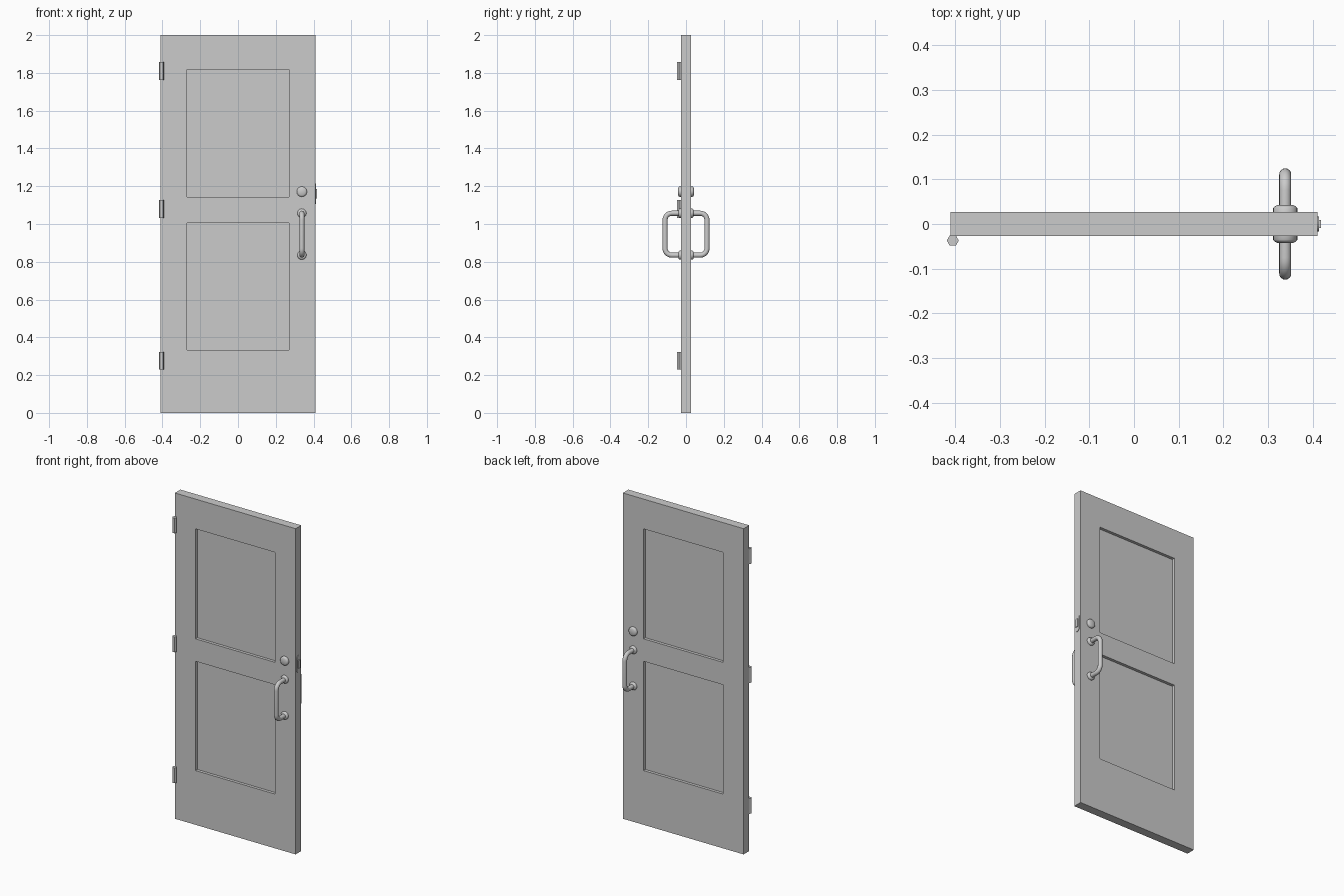
import bpy, bmesh, math
from mathutils import Matrix, Vector

if "Cube" in bpy.data.objects:
    bpy.data.objects.remove(bpy.data.objects["Cube"], do_unlink=True)

grey = bpy.data.materials.new("plain_grey")
grey.use_nodes = True
colour = (0.6, 0.6, 0.6, 1)
grey.diffuse_color = colour
grey.node_tree.nodes["Principled BSDF"].inputs["Base Color"].default_value = colour

DOOR_X, DOOR_Y = 0.41, 0.027
HANDLE_X = 0.338


def finish(name, bm, smooth=False):
    bmesh.ops.recalc_face_normals(bm, faces=bm.faces[:])
    mesh = bpy.data.meshes.new(name)
    bm.to_mesh(mesh)
    bm.free()
    mesh.materials.append(grey)
    obj = bpy.data.objects.new(name, mesh)
    bpy.context.collection.objects.link(obj)
    if smooth:
        bpy.ops.object.select_all(action="DESELECT")
        bpy.context.view_layer.objects.active = obj
        obj.select_set(True)
        bpy.ops.object.shade_smooth_by_angle(angle=math.radians(40))
    return obj


def box(name, low, high):
    low, high = Vector(low), Vector(high)
    bm = bmesh.new()
    bmesh.ops.create_cube(bm, size=1)
    bmesh.ops.scale(bm, vec=high - low, verts=bm.verts[:])
    bmesh.ops.translate(bm, vec=(low + high) / 2, verts=bm.verts[:])
    return finish(name, bm)


def turned(name, profile, x, z, side, segments=24):
    """Spin a (radius, distance from door centre) profile about the y axis."""
    bm = bmesh.new()
    verts = [bm.verts.new((x + r, side * d, z)) for r, d in profile]
    edges = [bm.edges.new(pair) for pair in zip(verts, verts[1:])]
    bmesh.ops.spin(bm, geom=verts + edges, cent=(x, 0, z), axis=(0, 1, 0),
                   angle=math.tau, steps=segments)
    bmesh.ops.remove_doubles(bm, verts=bm.verts[:], dist=1e-5)
    return finish(name, bm, True)


def tube(name, path, radius, sides=16):
    """Sweep a circle along a path lying in a plane of constant x."""
    bm = bmesh.new()
    rings = []
    for i, p in enumerate(path):
        along = (path[min(i + 1, len(path) - 1)] - path[max(i - 1, 0)]).normalized()
        across = Vector((1, 0, 0))
        up = along.cross(across)
        rings.append([bm.verts.new(p + radius * (across * math.cos(a) + up * math.sin(a)))
                      for a in (math.tau * k / sides for k in range(sides))])
    for a, b in zip(rings, rings[1:]):
        for k in range(sides):
            n = (k + 1) % sides
            bm.faces.new((a[k], a[n], b[n], b[k]))
    bm.faces.new(rings[0])
    bm.faces.new(rings[-1])
    return finish(name, bm, True)


# Door leaf with two recessed panels on each face
door = box("door_leaf", (-DOOR_X, -DOOR_Y, 0), (DOOR_X, DOOR_Y, 2))
for label, low, high in (("upper", 1.142, 1.817), ("lower", 0.333, 1.004)):
    for face, side in (("front", -1), ("back", 1)):
        ys = sorted((side * 0.009, side * 0.06))
        cutter = box(f"{label}_{face}_panel_cutter", (-0.27, ys[0], low), (0.27, ys[1], high))
        cutter.hide_render = True
        cutter.hide_set(True)
        cut = door.modifiers.new(f"{label}_{face}_recess", "BOOLEAN")
        cut.operation = "DIFFERENCE"
        cut.solver = "EXACT"
        cut.object = cutter

# Hexagonal hinge barrels
for label, z in (("upper", 1.81), ("middle", 1.08), ("lower", 0.276)):
    bm = bmesh.new()
    bmesh.ops.create_cone(bm, cap_ends=True, segments=6, radius1=0.0134, radius2=0.0134,
                          depth=0.094, matrix=Matrix.Translation((-0.405, -0.037, z))
                          @ Matrix.Rotation(math.radians(90), 4, "Z"))
    finish(f"{label}_hinge", bm)

# Pull handles, roses and lock knobs on both faces
TOP, BOTTOM, REACH, BEND = 1.057, 0.835, 0.111, 0.036
for face, side in (("front", -1), ("back", 1)):
    path = [Vector((HANDLE_X, side * 0.02, TOP))]
    for z, start in ((TOP - BEND, 90), (BOTTOM + BEND, 0)):
        for k in range(9):
            a = math.radians(start - 90 * k / 8)
            path.append(Vector((HANDLE_X, side * (REACH - BEND + BEND * math.cos(a)),
                                z + BEND * math.sin(a))))
    path.append(Vector((HANDLE_X, side * 0.02, BOTTOM)))
    tube(f"{face}_pull_handle", path, 0.0134)
    for label, z in (("upper", TOP), ("lower", BOTTOM)):
        turned(f"{face}_{label}_handle_rose",
               [(0.024, 0.02), (0.024, 0.033), (0.021, 0.038), (0.016, 0.041), (0, 0.041)],
               HANDLE_X, z, side)
    turned(f"{face}_lock_knob",
           [(0.027, 0.02), (0.027, 0.035), (0.024, 0.039), (0.018, 0.042), (0, 0.043)],
           HANDLE_X, 1.171, side)

# Rounded latch plate and bolt on the closing edge
bm = bmesh.new()
outline = []
for z, start in ((1.197, 0), (1.123, 180)):
    for k in range(13):
        a = math.radians(start + 180 * k / 12)
        outline.append(bm.verts.new((DOOR_X - 0.002, 0.017 * math.cos(a), z + 0.017 * math.sin(a))))
plate = bm.faces.new(outline)
solid = bmesh.ops.extrude_face_region(bm, geom=[plate])
bmesh.ops.translate(bm, vec=(0.005, 0, 0),
                    verts=[g for g in solid["geom"] if isinstance(g, bmesh.types.BMVert)])
finish("latch_plate", bm)
box("latch_bolt", (DOOR_X, -0.009, 1.135), (0.418, 0.009, 1.185))
